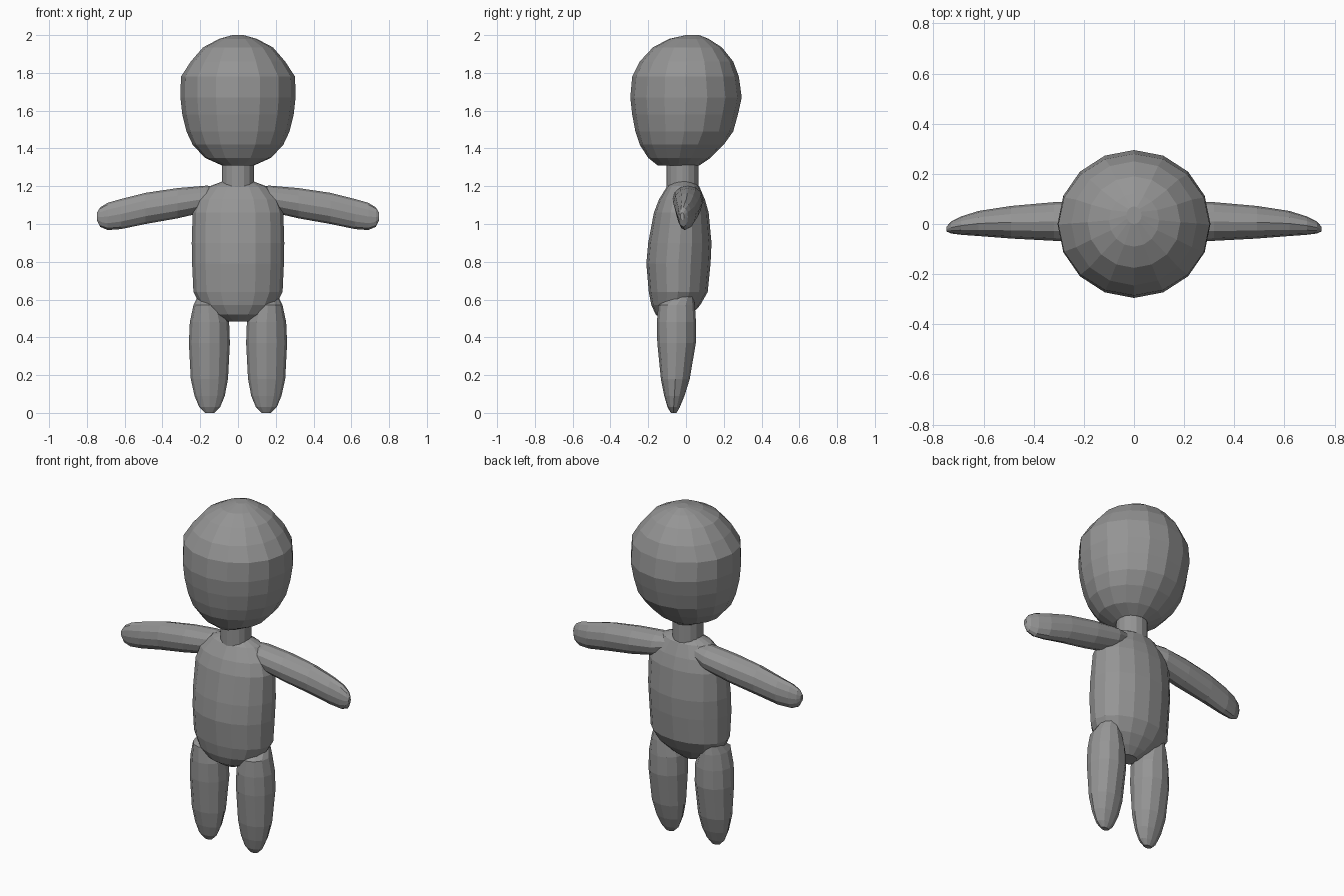
import bpy, bmesh
from math import cos, sin, pi

grey = bpy.data.materials.new("dark_grey")
grey.diffuse_color = (.3, .3, .3, 1)


def loft(name, rings, sides, axis='Z', mirror=False):
    """Skin elliptical rings (position, min_a, max_a, min_b, max_b) and close both ends."""
    bm = bmesh.new()
    loops = []
    for p, a0, a1, b0, b1 in rings:
        loop = []
        for i in range(sides):
            t = 2 * pi * i / sides
            a = (a0 + a1) / 2 + (a1 - a0) / 2 * cos(t)
            b = (b0 + b1) / 2 + (b1 - b0) / 2 * sin(t)
            # Z: a = x, b = y;  X: a = y, b = z
            loop.append(bm.verts.new((a, b, p) if axis == 'Z' else (p, a, b)))
        loops.append(loop)
    for lo, hi in zip(loops, loops[1:]):
        for i in range(sides):
            j = (i + 1) % sides
            bm.faces.new((lo[i], lo[j], hi[j], hi[i]))
    bm.faces.new(loops[0][::-1])
    bm.faces.new(loops[-1])
    bmesh.ops.recalc_face_normals(bm, faces=bm.faces)
    mesh = bpy.data.meshes.new(name)
    bm.to_mesh(mesh)
    bm.free()
    mesh.materials.append(grey)
    obj = bpy.data.objects.new(name, mesh)
    bpy.context.collection.objects.link(obj)
    if mirror:
        obj.modifiers.new("Mirror", 'MIRROR').use_mirror_merge = False
    return obj


# Large rounded head, leaning slightly back at the crown
loft("head", [
    (1.31, -.085, .085, -.15, .07),
    (1.35, -.175, .175, -.20, .13),
    (1.42, -.24, .24, -.245, .20),
    (1.49, -.273, .273, -.268, .25),
    (1.58, -.295, .295, -.285, .275),
    (1.67, -.305, .305, -.295, .295),
    (1.78, -.302, .302, -.285, .28),
    (1.86, -.25, .25, -.245, .25),
    (1.935, -.185, .185, -.175, .19),
    (1.98, -.10, .10, -.09, .12),
    (2.00, -.03, .03, 0, .07)], 16)

# Short neck
loft("neck", [
    (1.19, -.085, .085, -.103, .067),
    (1.36, -.085, .085, -.103, .067)], 16)

# Egg-like torso
loft("torso", [
    (.485, -.06, .06, -.11, -.01),
    (.52, -.14, .14, -.16, .03),
    (.57, -.20, .20, -.183, .075),
    (.64, -.236, .236, -.197, .115),
    (.79, -.243, .243, -.21, .13),
    (.90, -.245, .245, -.20, .135),
    (1.06, -.24, .24, -.17, .12),
    (1.13, -.215, .215, -.143, .10),
    (1.20, -.15, .15, -.10, .07),
    (1.23, -.07, .07, -.06, .03)], 16)

# Arms sloping down and tapering forward
loft("arms", [
    (.10, -.05, .07, 1.10, 1.20),
    (.17, -.07, .09, 1.065, 1.203),
    (.32, -.067, .087, 1.03, 1.19),
    (.49, -.058, .072, 1.0, 1.165),
    (.62, -.048, .052, .973, 1.132),
    (.69, -.043, .03, .968, 1.112),
    (.73, -.038, .01, .985, 1.088),
    (.747, -.03, -.01, 1.02, 1.06)], 12, 'X', True)

# Stubby footless legs
loft("legs", [
    (0, .125, .175, -.08, -.05),
    (.03, .095, .205, -.098, -.033),
    (.09, .07, .23, -.115, -.008),
    (.18, .053, .25, -.133, .02),
    (.37, .043, .26, -.152, .052),
    (.48, .047, .255, -.154, .053),
    (.57, .08, .236, -.147, .047),
    (.635, .11, .205, -.05, .035)], 12, 'Z', True)
